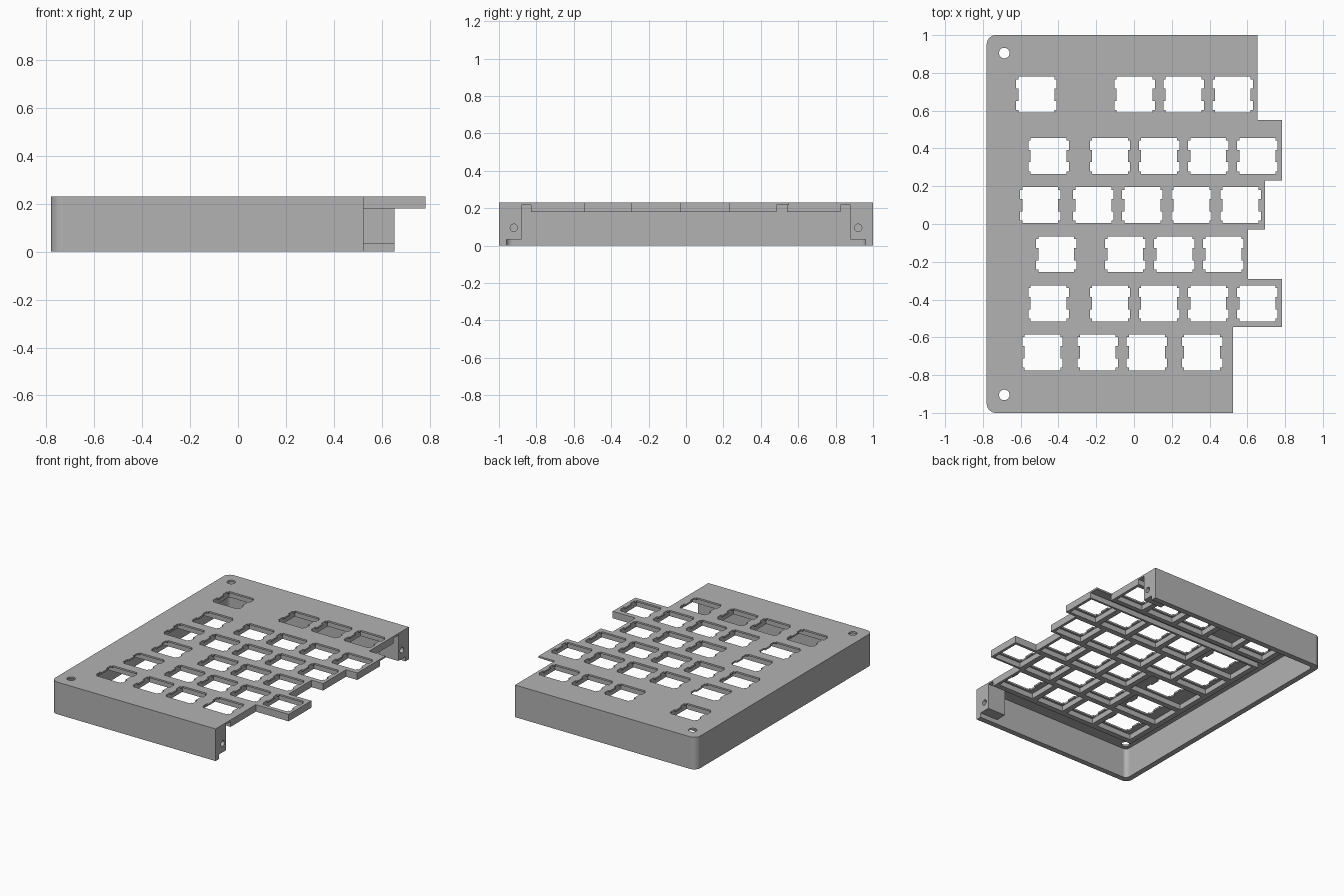
import bpy, bmesh
from math import cos, sin, pi, radians

if "Cube" in bpy.data.objects:
    bpy.data.objects.remove(bpy.data.objects["Cube"], do_unlink=True)

grey = bpy.data.materials.new("light grey")
grey.use_nodes = True
colour = (0.45, 0.45, 0.45, 1)
grey.diffuse_color = colour
grey.node_tree.nodes["Principled BSDF"].inputs["Base Color"].default_value = colour

TOP, SKIN, RIB = 0.23, 0.218, 0.18     # case top, underside of plate, underside of ribs
PITCH, LEFT = 0.26, -0.647             # key spacing, left edge of the key field
# Per row: centre y and key widths in key units (negative = blank space)
ROWS = [(0.685, [1, -1, 1, 1, 1]),
        (0.36, [1.5, 1, 1, 1, 1]),
        (0.10, [1.16, 1, 1, 1, 1]),
        (-0.16, [1.81, 1, 1, 1]),
        (-0.42, [1.5, 1, 1, 1, 1]),
        (-0.68, [1.25, 1, 1, 1.25])]
STEPS = [1, 0.55, 0.23, -0.03, -0.29, -0.545, -1]   # y of the steps on the right side


def arc(cx, cy, r, start, end, n=12):
    """Points along an arc, angles in degrees."""
    return [(cx + r * cos(radians(start + (end - start) * i / n)),
             cy + r * sin(radians(start + (end - start) * i / n))) for i in range(n + 1)]


def rect(x0, x1, y0, y1):
    return [(x0, y0), (x1, y0), (x1, y1), (x0, y1)]


def prisms(name, outlines, z0, z1):
    """One object made of counter-clockwise outlines extruded from z0 to z1."""
    bm = bmesh.new()
    for pts in outlines:
        low = [bm.verts.new((x, y, z0)) for x, y in pts]
        high = [bm.verts.new((x, y, z1)) for x, y in pts]
        bm.faces.new(low[::-1])
        bm.faces.new(high)
        for i in range(len(pts)):
            j = (i + 1) % len(pts)
            bm.faces.new((low[i], low[j], high[j], high[i]))
    mesh = bpy.data.meshes.new(name)
    bm.to_mesh(mesh)
    bm.free()
    mesh.materials.append(grey)
    obj = bpy.data.objects.new(name, mesh)
    bpy.context.collection.objects.link(obj)
    return obj


def cut(obj, cutter):
    """Subtract the cutter, bake the result and remove the cutter."""
    cutter.hide_render = True
    mod = obj.modifiers.new("cut", "BOOLEAN")
    mod.operation, mod.solver, mod.object = "DIFFERENCE", "EXACT", cutter
    deps = bpy.context.evaluated_depsgraph_get()
    mesh = bpy.data.meshes.new_from_object(obj.evaluated_get(deps))
    obj.modifiers.clear()
    obj.data = mesh
    bpy.data.objects.remove(cutter, do_unlink=True)


def switch_hole(x, y):
    """Square switch opening with two clip notches on each side."""
    w, h, notch = 0.095, 0.095, 0.107
    a, b = 0.081, 0.033
    side = [(w, -h), (w, -a), (notch, -a), (notch, -b), (w, -b),
            (w, b), (notch, b), (notch, a), (w, a), (w, h)]
    return [(x + u, y + v) for u, v in side] + [(x - u, y - v) for u, v in side]


# Lay out the keys
holes, pockets, right = [], [], []
for y, widths in ROWS:
    x = LEFT
    for i, w in enumerate(widths):
        end = x + abs(w) * PITCH
        if w > 0:
            holes.append(switch_hole((x + end) / 2, y))
        pockets.append(rect(x + 0.02, end - 0.02, y - 0.11, y + 0.11))
        x = end
    right.append(x)


def stepped_edge(first, last, bottom, top):
    """Right-hand edge of rows first..last, from bottom to top."""
    pts = []
    for i in range(last, first - 1, -1):
        pts += [(right[i], bottom if i == last else STEPS[i + 1]),
                (right[i], top if i == first else STEPS[i])]
    return pts


# Case body: stepped outline with two rounded left corners
outline = stepped_edge(0, 5, -1, 1)
outline += arc(-0.73, 0.95, 0.05, 90, 180) + arc(-0.73, -0.95, 0.05, 180, 270)
case = prisms("case_body", [outline], 0, TOP)

# Hollow interior, leaving a screw block at the open end of each wall
cavity = [(0.38, -0.96), (0.38, -0.88), (1, -0.88), (1, 0.88), (0.505, 0.88), (0.505, 0.96)]
cavity += arc(-0.71, 0.93, 0.03, 90, 180, 6) + arc(-0.71, -0.93, 0.03, 180, 270, 6)
cut(case, prisms("cavity_cutter", [cavity], -0.1, SKIN))

# Recess for a base plate under the screw blocks
cut(case, prisms("recess_cutter", [rect(0.3, 1, -0.96, 0.96)], -0.1, 0.033))

# Switch openings and corner screw holes through the plate
corner_holes = [arc(-0.687, y, 0.028, 0, 345, 23) for y in (-0.905, 0.905)]
cut(case, prisms("opening_cutter", holes + corner_holes, 0.1, 0.4))

# Side screw holes in the blocks
for y in (-0.92, 0.92):
    drill = prisms("drill_cutter", [arc(0, 0, 0.02, 0, 345, 23)], 0.2, 1)
    drill.rotation_euler = (0, pi / 2, 0)
    drill.location = (0, y, 0.095)
    cut(case, drill)

# Stiffening ribs under the plate, one cell per key
main = stepped_edge(1, 5, -0.83, 0.485) + [(LEFT - 0.02, 0.485), (LEFT - 0.02, -0.83)]
back = rect(LEFT - 0.02, right[0], 0.54, 0.825)
ribs = prisms("key_ribs", [main, back], RIB, SKIN)
cut(ribs, prisms("pocket_cutter", pockets, 0.1, 0.3))
